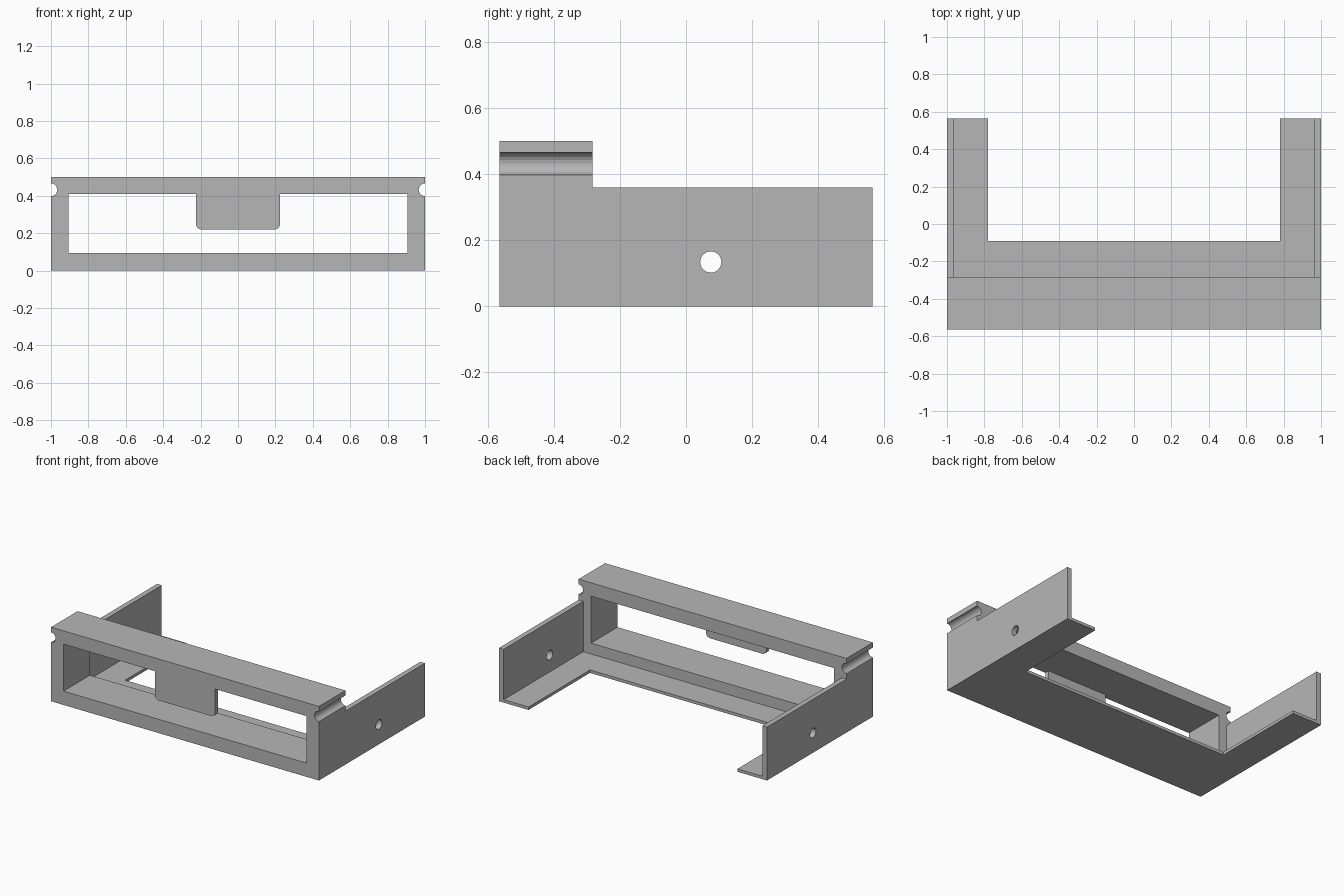
import bpy, bmesh, math
from mathutils import Vector

if "Cube" in bpy.data.objects:
    bpy.data.objects.remove(bpy.data.objects["Cube"], do_unlink=True)

GREY = (0.47, 0.47, 0.47, 1)
mat = bpy.data.materials.new("plain grey")
mat.use_nodes = True
mat.diffuse_color = GREY
mat.node_tree.nodes["Principled BSDF"].inputs["Base Color"].default_value = GREY

# Main dimensions
FRONT, STEP, BACK = -0.565, -0.283, 0.565
WALL, FLOOR = 0.035, 0.02
AXES = {
    "x": lambda a, b, d: Vector((d, a, b)),
    "y": lambda a, b, d: Vector((a, d, b)),
    "z": lambda a, b, d: Vector((a, b, d)),
}


def arc(a, b, radius, start, end, steps):
    """Points on an arc, angles in degrees."""
    angles = [math.radians(start + (end - start) * i / steps) for i in range(steps + 1)]
    return [(a + radius * math.cos(t), b + radius * math.sin(t)) for t in angles]


def rect(a0, a1, b0, b1):
    return [(a0, b0), (a1, b0), (a1, b1), (a0, b1)]


def mirrored(half):
    """Close a right-hand half outline with its mirror image."""
    return half + [(-a, b) for a, b in reversed(half)]


def plate(name, loops, axis, low, high):
    """Extrude an outline, with optional holes, along one axis."""
    bm = bmesh.new()
    edges = []
    for loop in loops:
        verts = [bm.verts.new(AXES[axis](a, b, low)) for a, b in loop]
        edges += [bm.edges.new((v, verts[i - 1])) for i, v in enumerate(verts)]
    bmesh.ops.triangle_fill(bm, edges=edges, use_beauty=True)
    extruded = bmesh.ops.extrude_face_region(bm, geom=bm.faces[:], use_keep_orig=True)
    moved = [g for g in extruded["geom"] if isinstance(g, bmesh.types.BMVert)]
    bmesh.ops.translate(bm, verts=moved, vec=AXES[axis](0, 0, high - low))
    bmesh.ops.recalc_face_normals(bm, faces=bm.faces[:])
    mesh = bpy.data.meshes.new(name)
    bm.to_mesh(mesh)
    bm.free()
    mesh.materials.append(mat)
    obj = bpy.data.objects.new(name, mesh)
    bpy.context.collection.objects.link(obj)
    return obj


# Front frame with a window and a round groove along each side
outline = mirrored([(1, 0)] + arc(1, 0.432, 0.034, 270, 90, 10) + [(1, 0.5)])
window = rect(-0.907, 0.907, 0.093, 0.41)
plate("front_frame", [outline, window], "y", FRONT, STEP)

# Thin tab hanging from the top bar
tab = mirrored(arc(0.195, 0.25, 0.03, 270, 360, 5) + [(0.225, 0.41)])
plate("front_tab", [tab], "y", FRONT, FRONT + 0.03)

# U-shaped floor behind the frame
inner = 1 - WALL
floor = mirrored([(inner, STEP), (inner, BACK), (0.78, BACK), (0.78, -0.09)])
plate("floor", [floor], "z", 0, FLOOR)

# Side walls, each with a screw hole
hole = arc(0.075, 0.134, 0.032, 0, 360, 32)[:-1]
for name, x in (("left_wall", inner), ("right_wall", -1)):
    plate(name, [rect(STEP, BACK, 0, 0.36), hole], "x", x, x + WALL)
